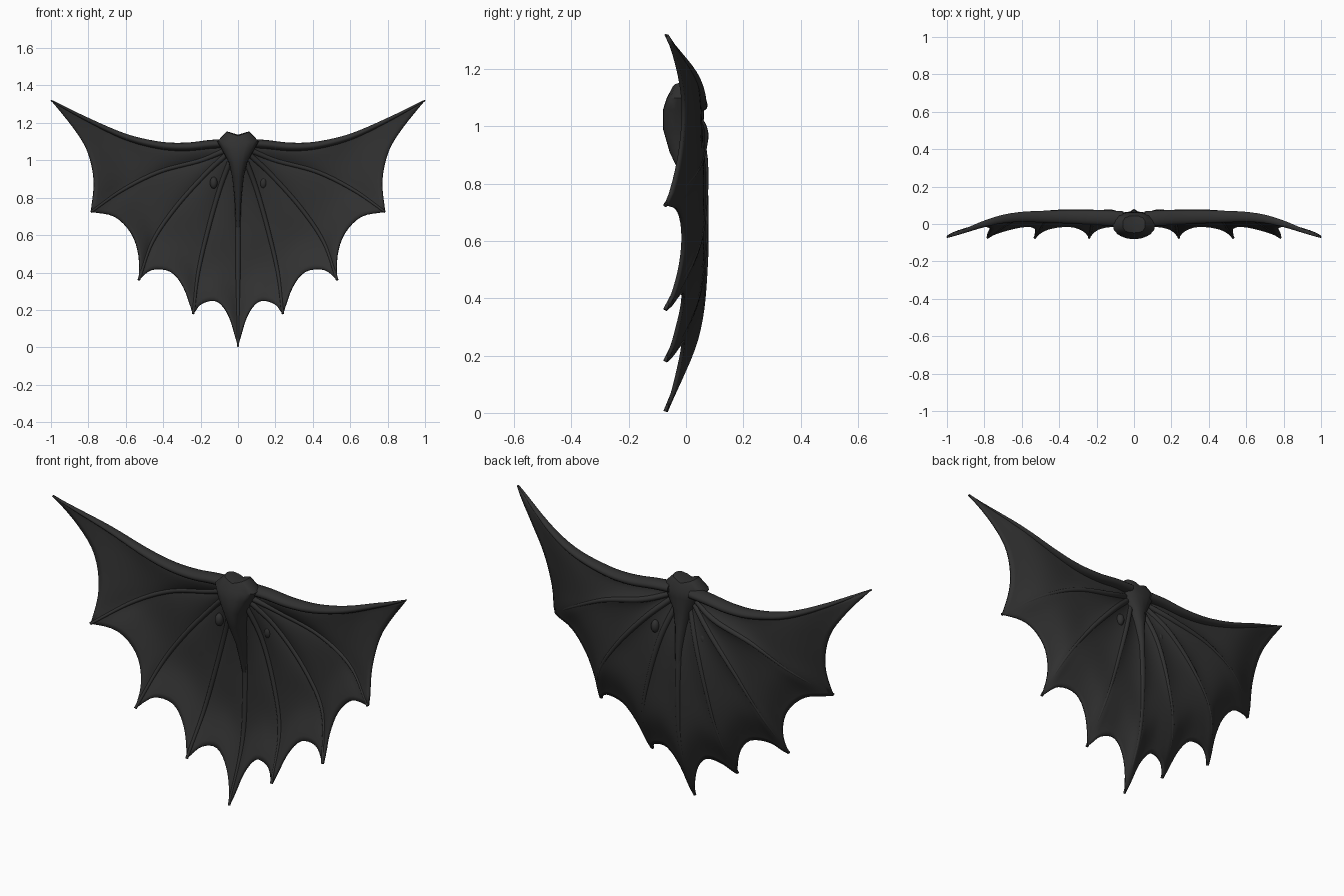
import bpy, bmesh, math
from mathutils import Vector

cube = bpy.data.objects.get("Cube")
if cube:
    bpy.data.objects.remove(cube, do_unlink=True)

# One charcoal material for everything
charcoal = bpy.data.materials.new("charcoal")
charcoal.use_nodes = True
colour = (0.03, 0.03, 0.03, 1)
charcoal.diffuse_color = colour
bsdf = charcoal.node_tree.nodes["Principled BSDF"]
bsdf.inputs["Base Color"].default_value = colour
bsdf.inputs["Roughness"].default_value = 0.7

STEPS, ACROSS, SIDES = 28, 16, 16


def spline(points, t):
    """Smooth curve through the points, t from 0 to 1."""
    n = len(points) - 1
    i = min(int(t * n), n - 1)
    u = t * n - i
    b, c = points[i], points[i + 1]
    a = points[i - 1] if i else b * 2 - c
    d = points[i + 2] if i + 2 <= n else c * 2 - b
    return (b * 2 + (c - a) * u + (a * 2 - b * 5 + c * 4 - d) * u ** 2
            + (b * 3 - a - c * 3 + d) * u ** 3) / 2


def add_object(name, bm):
    mesh = bpy.data.meshes.new(name)
    bmesh.ops.recalc_face_normals(bm, faces=bm.faces)
    bm.to_mesh(mesh)
    bm.free()
    mesh.materials.append(charcoal)
    obj = bpy.data.objects.new(name, mesh)
    bpy.context.collection.objects.link(obj)
    bpy.ops.object.select_all(action="DESELECT")
    obj.select_set(True)
    bpy.context.view_layer.objects.active = obj
    bpy.ops.object.shade_smooth_by_angle(angle=math.radians(50))
    return obj


def skin(bm, loops):
    """Join closed loops of points into a tube and return its vertex loops."""
    loops = [[bm.verts.new(p) for p in loop] for loop in loops]
    for a, b in zip(loops, loops[1:]):
        for k in range(SIDES):
            m = (k + 1) % SIDES
            bm.faces.new((a[k], b[k], b[m], a[m]))
    bm.faces.new(loops[-1])
    return loops


def path(pairs):
    return [Vector((x, 0, z)) for x, z in pairs]


# Rib paths of the left half, from the leading arm to the central spine
ribs = [path(p) for p in (
    [(0.06, 1.09), (0.15, 1.085), (0.28, 1.072), (0.42, 1.08), (0.6, 1.125), (0.8, 1.215), (1.0, 1.32)],
    [(0.05, 1.06), (0.2, 1.0), (0.42, 0.94), (0.62, 0.84), (0.785, 0.725)],
    [(0.04, 1.05), (0.18, 0.92), (0.34, 0.74), (0.46, 0.56), (0.53, 0.36)],
    [(0.03, 1.03), (0.1, 0.84), (0.165, 0.61), (0.215, 0.39), (0.24, 0.18)],
    [(0, 1.02), (0, 0.77), (0, 0.51), (0, 0.26), (0, 0.005)],
)]
# Distance back along the arm and along the other ribs
arm_depth = [Vector((0, y, 0)) for y in (0.03, 0.038, 0.042, 0.03, -0.068)]
rib_depth = [Vector((0, y, 0)) for y in (0.01, 0.058, 0.064, 0.035, -0.07)]

# Scalloped hem points between neighbouring rib tips
hems = [path(p) for p in (
    [(0.885, 1.18), (0.805, 1.05), (0.77, 0.89)],
    [(0.66, 0.70), (0.57, 0.61), (0.53, 0.49)],
    [(0.46, 0.415), (0.36, 0.405), (0.29, 0.32)],
    [(0.19, 0.235), (0.11, 0.245), (0.045, 0.16)],
)]


def rib_point(i, t):
    return spline(ribs[i], t) + spline(rib_depth if i else arm_depth, t)


# Membrane: one curved patch between each pair of ribs
bm = bmesh.new()
for i, hem in enumerate(hems):
    edge = [ribs[i][-1]] + hem + [ribs[i + 1][-1]]
    grid = []
    for j in range(STEPS + 1):
        t = j / STEPS
        row = []
        for k in range(ACROSS + 1):
            s = k / ACROSS
            arch = max(math.sin(math.pi * s), 0)
            p = rib_point(i, t).lerp(rib_point(i + 1, t), s)
            pull = spline(edge, s) - ribs[i][-1].lerp(ribs[i + 1][-1], s)
            p += pull * t ** 1.8
            p.y += 0.06 * arch ** 0.8 * t ** 3
            p.y -= 0.017 * arch * math.sin(math.pi * t)
            row.append(bm.verts.new(p))
        grid.append(row)
    for r0, r1 in zip(grid, grid[1:]):
        for k in range(ACROSS):
            bm.faces.new((r0[k], r0[k + 1], r1[k + 1], r1[k]))
bmesh.ops.remove_doubles(bm, verts=bm.verts, dist=0.0004)
membrane = add_object("wing_membrane", bm)
mirror = membrane.modifiers.new("Mirror", "MIRROR")
mirror.use_clip = True
solid = membrane.modifiers.new("Thickness", "SOLIDIFY")
solid.thickness = 0.013
solid.offset = 0


# Tapered oval bones lying along the membrane, set slightly forward
def bone(name, i, side, width, depth, tip, taper):
    loops = []
    for j in range(STEPS + 1):
        t = j / STEPS
        centre = rib_point(i, t)
        along = rib_point(i, min(t + 0.01, 1)) - rib_point(i, max(t - 0.01, 0))
        across = along.cross(Vector((0, 1, 0))).normalized()
        back = across.cross(along).normalized()
        fade = t ** taper
        w, d = width + (tip - width) * fade, depth + (tip - depth) * fade
        loop = []
        for k in range(SIDES):
            a = math.tau * k / SIDES
            p = centre + across * w * math.cos(a) + back * d * math.sin(a)
            loop.append((p.x * side, p.y - 0.003, p.z))
        loops.append(loop)
    bm = bmesh.new()
    bm.faces.new(skin(bm, loops)[0])
    add_object(name, bm)


for side, label in ((1, "left"), (-1, "right")):
    bone(label + "_leading_arm", 0, side, 0.024, 0.041, 0.004, 2.4)
    for i, word in enumerate(("upper", "middle", "lower"), 1):
        bone(f"{label}_{word}_rib", i, side, 0.015, 0.018, 0.007, 1.6)
bone("central_spine", 4, 1, 0.018, 0.018, 0.006, 2)

# Shield-shaped hub: z, half width, centre y, half depth
rings = [
    (1.13, 0.06, -0.002, 0.045), (1.10, 0.112, -0.003, 0.064),
    (1.06, 0.088, -0.008, 0.072), (0.99, 0.05, -0.01, 0.07),
    (0.91, 0.031, 0.005, 0.062), (0.8, 0.019, 0.035, 0.04), (0.64, 0.01, 0.06, 0.016),
]
loops = []
for n, (z, width, mid, deep) in enumerate(rings):
    loop = []
    for k in range(SIDES):
        c, s = math.cos(math.tau * k / SIDES), math.sin(math.tau * k / SIDES)
        box = (abs(c) ** 3 + abs(s) ** 3) ** (-1 / 3)
        rise = 0.025 * abs(c) if n == 0 else 0
        loop.append((width * c * box, mid + deep * s * box, z + rise))
    loops.append(loop)
bm = bmesh.new()
rim = skin(bm, loops)[0]
top = bm.verts.new((0, -0.002, 1.137))
for k in range(SIDES):
    bm.faces.new((rim[k], rim[(k + 1) % SIDES], top))
add_object("hub", bm)

# Small knobs on the membrane beside the hub, one behind and one in front
for label, x, y in (("left", 0.135, 0.055), ("right", -0.13, 0.035)):
    bm = bmesh.new()
    bmesh.ops.create_uvsphere(bm, u_segments=16, v_segments=10, radius=1)
    bmesh.ops.scale(bm, vec=(0.02, 0.022, 0.032), verts=bm.verts)
    bmesh.ops.translate(bm, vec=(x, y, 0.88), verts=bm.verts)
    add_object(label + "_knob", bm)
